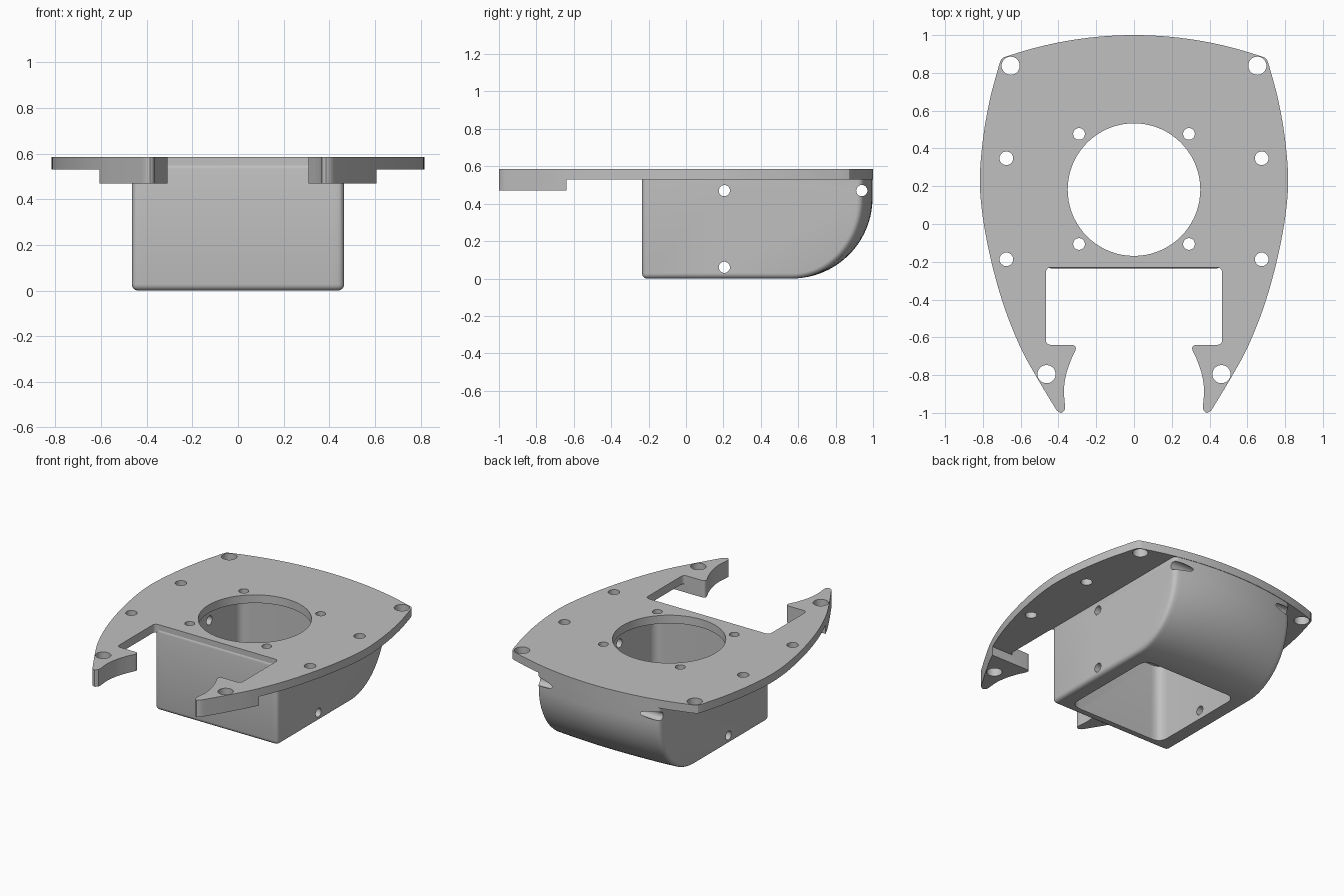
import bpy, bmesh, math
from mathutils import Vector

if "Cube" in bpy.data.objects:
    bpy.data.objects.remove(bpy.data.objects["Cube"])

grey = bpy.data.materials.new("plain grey")
grey.diffuse_color = (0.53, 0.53, 0.53, 1)
grey.use_nodes = True
grey.node_tree.nodes["Principled BSDF"].inputs["Base Color"].default_value = grey.diffuse_color


def add(name, bm):
    bmesh.ops.recalc_face_normals(bm, faces=bm.faces)
    me = bpy.data.meshes.new(name)
    bm.to_mesh(me)
    bm.free()
    ob = bpy.data.objects.new(name, me)
    bpy.context.collection.objects.link(ob)
    me.materials.append(grey)
    return ob


def prism(name, pts, z0, z1):
    bm = bmesh.new()
    f = bm.faces.new([bm.verts.new((x, y, z0)) for x, y in pts])
    r = bmesh.ops.extrude_face_region(bm, geom=[f])
    bmesh.ops.translate(bm, vec=(0, 0, z1 - z0),
                        verts=[g for g in r["geom"] if isinstance(g, bmesh.types.BMVert)])
    return add(name, bm)


def circle(x, y, r, n=32):
    return [(x + r * math.cos(2 * math.pi * i / n), y + r * math.sin(2 * math.pi * i / n)) for i in range(n)]


def spline(pts, n=6):
    # smooth curve through the given points
    p = [Vector(a) for a in pts]
    p = [2 * p[0] - p[1]] + p + [2 * p[-1] - p[-2]]
    out = []
    for a, b, c, d in zip(p, p[1:], p[2:], p[3:]):
        for i in range(n):
            t = i / n
            out.append(tuple(0.5 * (2 * b + (c - a) * t + (2 * a - 5 * b + 4 * c - d) * t * t
                                    + (3 * b - a - 3 * c + d) * t ** 3)))
    return out + [tuple(pts[-1])]


def fillet(a, corner, b, r, n=6):
    # rounded corner between two straight directions
    a, c, b = Vector(a), Vector(corner), Vector(b)
    u, v = c + (a - c).normalized() * r, c + (b - c).normalized() * r
    return [tuple(u * (1 - t) ** 2 + c * 2 * t * (1 - t) + v * t * t) for t in (i / n for i in range(n + 1))]


def bake(ob):
    me = bpy.data.meshes.new_from_object(ob.evaluated_get(bpy.context.evaluated_depsgraph_get()))
    ob.modifiers.clear()
    ob.data = me


def boolean(ob, other, op="DIFFERENCE"):
    m = ob.modifiers.new("cut", "BOOLEAN")
    m.operation, m.object, m.solver = op, other, "EXACT"
    bake(ob)
    bpy.data.objects.remove(other)


def back(x, top=1.0, r=2.07):
    return top - r + math.sqrt(r * r - x * x)


# Plate outline, right half, from cutout centre round to the back centre
W, Y0, Y1 = 0.467, -0.23, -0.64
half = fillet((0, Y0), (W, Y0), (W, Y1), 0.03)
half += fillet((W, Y0), (W, Y1), (0.3, Y1), 0.03)
half += fillet((W, Y1), (0.298, Y1), (0.335, -0.73), 0.035)
half += spline([(0.335, -0.722), (0.36, -0.80), (0.371, -0.88), (0.365, -0.965)])
half += spline([(0.367, -0.985), (0.385, -1.0), (0.408, -0.988)], 4)
half += spline([(0.42, -0.97), (0.51, -0.82), (0.605, -0.645), (0.70, -0.40), (0.777, -0.1),
                (0.815, 0.18), (0.803, 0.42), (0.765, 0.65), (0.712, 0.85)])
half += [(0.703, 0.872), (0.69, 0.882)]
half += [(x, back(x)) for x in (0.67 * (1 - i / 14) for i in range(15))]
outline = half + [(-x, y) for x, y in reversed(half[:-1])]

# Thick slab, thinned everywhere except at the two front feet
housing = prism("housing", outline, 0.47, 0.586)
boolean(housing, prism("thinning_cutter", [(-1, Y1), (1, Y1), (1, 1.2), (-1, 1.2)], 0.4, 0.53))

# Box body with a rounded, bowed back
bm = bmesh.new()
X, R, YC, N = 0.465, 0.43, 0.565, 20
loops = []
for i in range(N + 1):
    x = X * (2 * i / N - 1)
    yb = back(x, 0.997)
    prof = [(-0.235, 0.56), (-0.235, 0)]
    prof += [(YC + (yb - YC) * math.sin(a), R - R * math.cos(a)) for a in (math.pi / 2 * k / 20 for k in range(21))]
    prof += [(yb, 0.56)]
    loops.append([bm.verts.new((x, y, z)) for y, z in prof])
for a, b in zip(loops, loops[1:]):
    for k in range(len(a)):
        j = (k + 1) % len(a)
        bm.faces.new((a[k], a[j], b[j], b[k]))
bm.faces.new(loops[0])
bm.faces.new(loops[-1])
body = add("body", bm)
m = body.modifiers.new("round", "BEVEL")
m.width, m.segments, m.limit_method, m.angle_limit = 0.027, 4, "ANGLE", math.radians(40)
bake(body)
boolean(housing, body, "UNION")

# Square cavity open at the bottom, round opening on top
S, C = 0.36, 0.182
q = [(-S, C - S), (S, C - S), (S, C + S), (-S, C + S)]
cav = []
for i in range(4):
    cav += fillet(q[i - 1], q[i], q[(i + 1) % 4], 0.07)
boolean(housing, prism("cavity_cutter", cav, -0.1, 0.53))
boolean(housing, prism("opening_cutter", circle(0, C, 0.351, 72), 0.5, 0.7))

# Screw holes through the plate
for x, y, r in ((0.653, 0.838, 0.048), (0.463, -0.795, 0.048), (0.676, 0.348, 0.036),
                (0.676, -0.187, 0.036), (0.291, 0.477, 0.031), (0.291, -0.106, 0.031)):
    for s in (-1, 1):
        boolean(housing, prism("screw_cutter", circle(s * x, y, r), 0.42, 0.7))

# Cross holes through the sides of the body
for y, z in ((0.205, 0.06), (0.205, 0.47), (0.94, 0.47)):
    cutter = prism("cross_cutter", circle(0, 0, 0.03, 24), -0.7, 0.7)
    cutter.rotation_euler = (0, math.pi / 2, 0)
    cutter.location = (0, y, z)
    bpy.context.view_layer.update()
    boolean(housing, cutter)

bpy.context.view_layer.objects.active = housing
housing.select_set(True)
bpy.ops.object.shade_smooth_by_angle(angle=math.radians(30))
